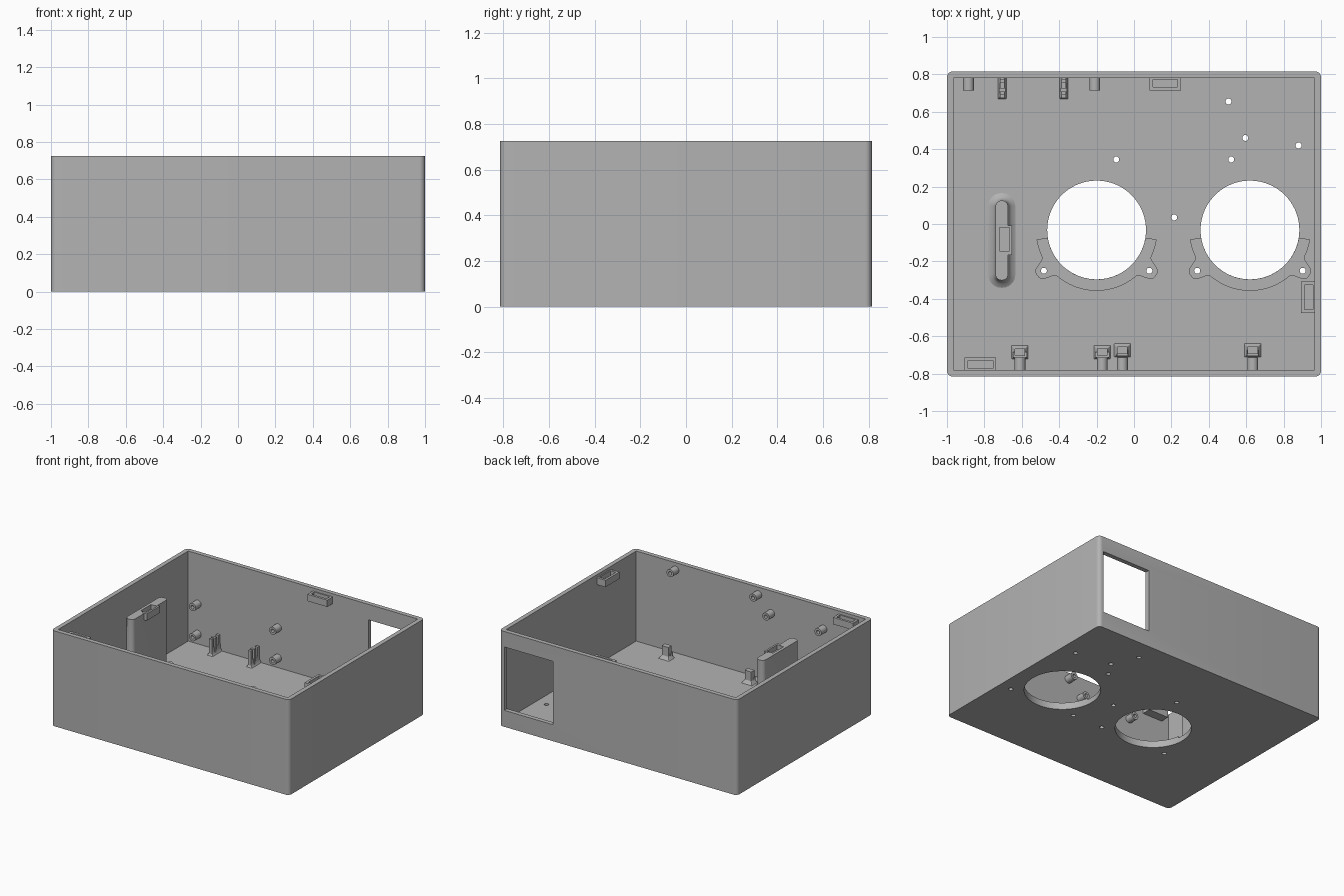
import bpy, bmesh
from math import sin, cos, pi, radians, exp
from mathutils import Matrix, Vector

if "Cube" in bpy.data.objects:
    bpy.data.objects.remove(bpy.data.objects["Cube"])

grey = bpy.data.materials.new("plain grey")
grey.use_nodes = True
grey.diffuse_color = (0.45, 0.45, 0.45, 1)
grey.node_tree.nodes["Principled BSDF"].inputs["Base Color"].default_value = grey.diffuse_color

HX, HY, TOP, WALL, FLOOR = 1.0, 0.815, 0.725, 0.034, 0.04
IX, IY = HX - WALL, HY - WALL


def rounded(hx, hy, r, seg=6):
    """Outline of a rectangle with rounded corners."""
    pts = []
    for k, (sx, sy) in enumerate([(1, 1), (-1, 1), (-1, -1), (1, -1)]):
        for i in range(seg + 1):
            a = pi / 2 * (k + i / seg)
            pts.append((sx * (hx - r) + r * cos(a), sy * (hy - r) + r * sin(a)))
    return pts


def circle(r, n=24):
    return [(r * cos(2 * pi * i / n), r * sin(2 * pi * i / n)) for i in range(n)]


def loft(name, rings, at=(0, 0, 0), turn=None):
    """Skin a stack of (outline, height) rings and cap both ends."""
    bm = bmesh.new()
    loops = [[bm.verts.new((x, y, z)) for x, y in outline] for outline, z in rings]
    n = len(loops[0])
    for a, b in zip(loops, loops[1:]):
        for i in range(n):
            bm.faces.new((a[i], a[(i + 1) % n], b[(i + 1) % n], b[i]))
    bm.faces.new(loops[0][::-1])
    bm.faces.new(loops[-1])
    bmesh.ops.recalc_face_normals(bm, faces=bm.faces)
    bm.transform(Matrix.Translation(Vector(at)) @ (turn or Matrix()))
    mesh = bpy.data.meshes.new(name)
    bm.to_mesh(mesh)
    bm.free()
    mesh.materials.append(grey)
    obj = bpy.data.objects.new(name, mesh)
    bpy.context.collection.objects.link(obj)
    return obj


def box(name, x0, x1, y0, y1, z0, z1):
    outline = [(x0, y0), (x1, y0), (x1, y1), (x0, y1)]
    return loft(name, [(outline, z0), (outline, z1)])


def drill(x, y, r, n=24):
    return loft("cutter", [(circle(r, n), -0.1), (circle(r, n), 0.2)], (x, y, 0))


def cut(obj, cutters):
    """Subtract the cutters from the object, then remove them."""
    for c in cutters:
        c.hide_render = True
        m = obj.modifiers.new("cut", "BOOLEAN")
        m.operation, m.solver, m.object = "DIFFERENCE", "EXACT", c
    bpy.context.view_layer.update()
    dg = bpy.context.evaluated_depsgraph_get()
    mesh = bpy.data.meshes.new_from_object(obj.evaluated_get(dg))
    obj.modifiers.clear()
    obj.data = mesh
    for c in cutters:
        bpy.data.objects.remove(c)


# Open case with speaker holes, screw holes and a window in the back wall
SPEAKERS = [(-0.2, -0.032), (0.62, -0.032)]
SCREWS = [(-0.095, 0.345), (0.505, 0.655), (0.595, 0.46), (0.88, 0.42), (0.52, 0.345), (0.215, 0.035)]
EARS = [(sx + s * 0.282, sy - 0.218) for sx, sy in SPEAKERS for s in (-1, 1)]
shell = rounded(HX, HY, 0.03)
case = loft("case", [(shell, 0), (shell, TOP)])
cut(case, [box("cutter", -IX, IX, -IY, IY, FLOOR, 1),
           box("cutter", 0.55, 0.958, 0.7, 0.9, 0.125, 0.607)]
    + [drill(x, y, 0.264, 72) for x, y in SPEAKERS]
    + [drill(x, y, 0.016) for x, y in SCREWS + EARS])

# Low speaker pads: a half ring that swells into two screw ears
for k, (sx, sy) in enumerate(SPEAKERS):
    outer, inner = [], []
    for i in range(83):
        deg = 189 + i * 162 / 82
        swell = sum(exp(-((deg - e) / 7.5) ** 4) for e in (217.7, 322.3))
        r, a = 0.325 + 0.075 * swell, radians(deg)
        outer.append((r * cos(a), r * sin(a)))
        inner.append((0.264 * cos(a), 0.264 * sin(a)))
    outline = outer + inner[::-1]
    pad = loft(f"speaker_pad_{k + 1}", [(outline, FLOOR - 0.005), (outline, FLOOR + 0.012)], (sx, sy, 0))
    cut(pad, [drill(x, y, 0.016) for x, y in EARS[2 * k:2 * k + 2]])

# Upright slab with a flared foot
slab = [(rounded(0.033 + d, 0.213 + d, 0.03 + d), z)
        for d, z in [(0.045, FLOOR - 0.01), (0.04, FLOOR), (0.018, 0.052), (0.006, 0.07), (0, 0.095), (0, 0.69)]]
loft("lid_support_slab", slab, (-0.707, -0.088, 0))

# Lid catches: small loops with a slot, on the walls and on the slab
CATCHES = {"back": (0.083, 0.25, 0.715, 0.79, 0.65),
           "front": (-0.905, -0.737, -0.79, -0.713, 0.65),
           "left": (0.893, 0.975, -0.475, -0.308, 0.65),
           "slab": (-0.69, -0.652, -0.165, -0.008, 0.64)}
for side, (x0, x1, y0, y1, z) in CATCHES.items():
    catch = box(f"{side}_lid_catch", x0, x1, y0, y1, z, z + 0.052)
    if side != "slab":
        t = 0.018
        cut(catch, [box("cutter", x0 + t, x1 - t, y0 + t, y1 - t, z + 0.015, 1)])
cut(bpy.data.objects["lid_support_slab"], [box("cutter", -0.718, -0.672, -0.145, -0.02, 0.655, 1)])
cut(bpy.data.objects["slab_lid_catch"], [box("cutter", -0.718, -0.666, -0.145, -0.02, 0.655, 1)])


# Hollow mounting pegs on the front and back walls
def peg(name, x, z, side):
    rings = [(circle(0.013), 0.02), (circle(0.013), 0.066), (circle(0.029), 0.066), (circle(0.029), -0.01)]
    loft(name, rings, (x, side * IY, z), Matrix.Rotation(side * pi / 2, 4, "X"))


FRONT = [(-0.61, 0.555), (-0.17, 0.555), (-0.062, 0.67), (0.635, 0.67)]
for i, (x, z) in enumerate(FRONT):
    peg(f"front_peg_{i + 1}", x, z, -1)
for i, x in enumerate((-0.885, -0.21)):
    for j, z in enumerate((0.115, 0.345)):
        peg(f"back_peg_{i + 1}_{j + 1}", x, z, 1)

# Board clips standing on the floor near the front wall
for i, (x, z) in enumerate(FRONT):
    y = -0.685 if i < 2 else -0.675
    foot = [(rounded(0.028 + d, 0.02 + d, 0.004), h)
            for d, h in [(0.02, FLOOR - 0.005), (0.012, FLOOR + 0.006), (0, FLOOR + 0.025), (0, 0.135)]]
    loft(f"front_board_clip_{i + 1}", foot, (x, y, 0))
    w = 0.038 if i < 2 else 0.03
    box(f"front_board_ledge_{i + 1}", x - w, x + w, y - 0.03, y, FLOOR - 0.005, 0.08)

# Slim forks with three prongs near the back wall
for i, x in enumerate((-0.705, -0.375)):
    flare = [(rounded(0.012 + d, 0.05 + d, 0.004), h)
             for d, h in [(0.014, FLOOR - 0.005), (0.008, FLOOR + 0.006), (0, FLOOR + 0.025), (0, 0.095)]]
    loft(f"back_fork_base_{i + 1}", flare, (x, 0.73, 0))
    for j, (y, w) in enumerate([(0.685, 0.012), (0.717, 0.018), (0.765, 0.012)]):
        box(f"back_fork_prong_{i + 1}_{j + 1}", x - w, x + w, y - 0.01, y + 0.01, FLOOR, 0.165)

# Smooth the round surfaces and keep the edges sharp
bpy.ops.object.select_all(action="DESELECT")
for obj in bpy.context.collection.objects:
    if obj.type == "MESH" and obj.data.materials and obj.data.materials[0] == grey:
        obj.select_set(True)
        bpy.context.view_layer.objects.active = obj
bpy.ops.object.shade_smooth_by_angle(angle=radians(30))
